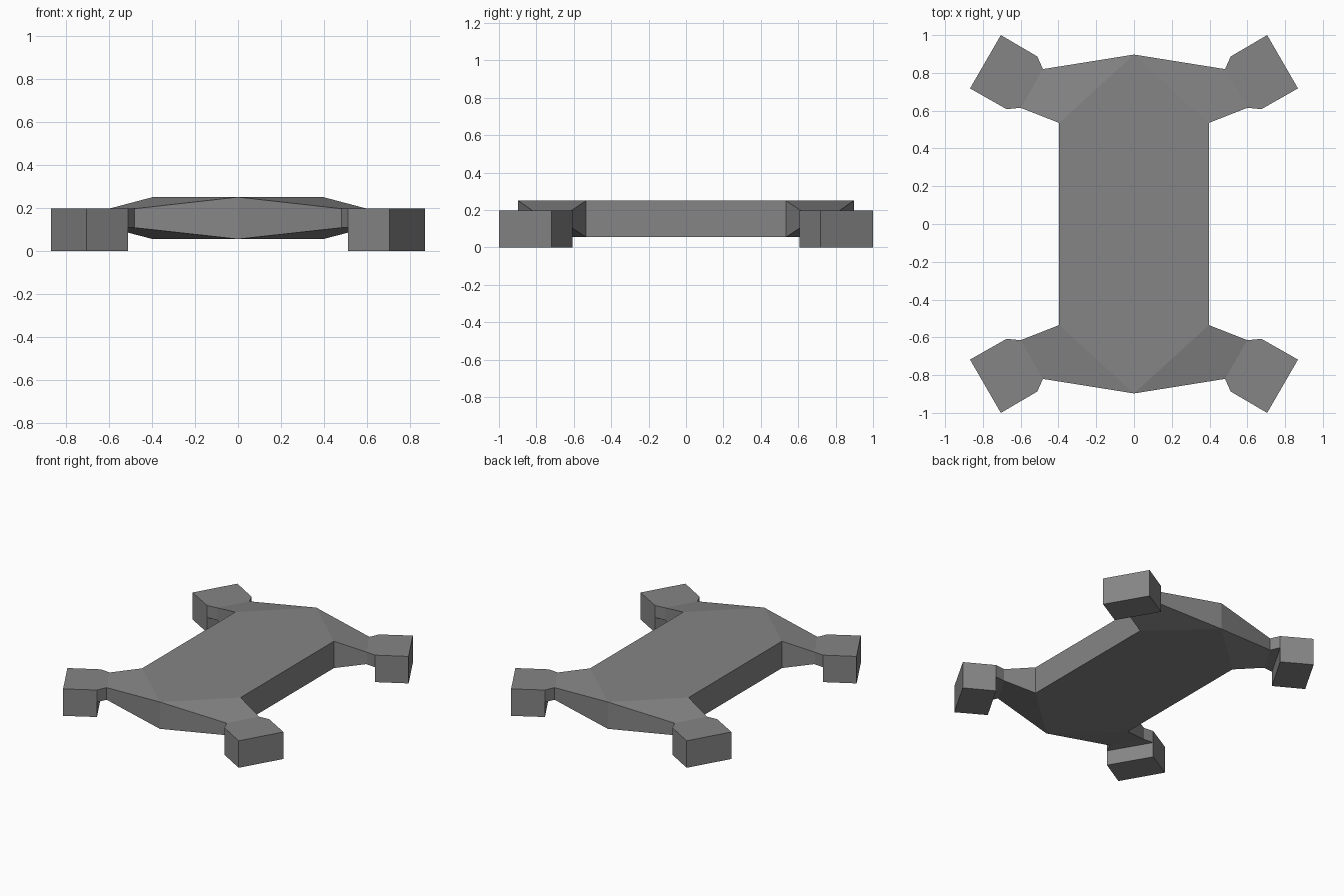
import bpy
import bmesh
import math

if "Cube" in bpy.data.objects:
    bpy.data.objects.remove(bpy.data.objects["Cube"])

# Dark grey paint shared by all parts
paint = bpy.data.materials.new("dark_grey")
paint.diffuse_color = (0.235, 0.235, 0.235, 1)
paint.use_nodes = True
paint.node_tree.nodes["Principled BSDF"].inputs["Base Color"].default_value = paint.diffuse_color


def make_object(name, bm):
    bmesh.ops.remove_doubles(bm, verts=bm.verts[:], dist=0.0005)
    bmesh.ops.dissolve_limit(bm, angle_limit=math.radians(0.3),
                             verts=bm.verts[:], edges=bm.edges[:])
    bmesh.ops.recalc_face_normals(bm, faces=bm.faces[:])
    mesh = bpy.data.meshes.new(name)
    bm.to_mesh(mesh)
    bm.free()
    mesh.materials.append(paint)
    obj = bpy.data.objects.new(name, mesh)
    bpy.context.collection.objects.link(obj)
    return obj


def add_face(bm, points, sx, sy):
    bm.faces.new([bm.verts.new((x * sx, y * sy, z)) for x, y, z in points])


def section(a, b, low, high):
    """Upright rectangular ring between two plan points."""
    return [(*a, low), (*b, low), (*b, high), (*a, high)]


def loft(bm, rings, sx, sy):
    for r, s in zip(rings, rings[1:]):
        for i in range(4):
            j = (i + 1) % 4
            add_face(bm, [r[i], r[j], s[j], s[i]], sx, sy)


LOW, HIGH = 0.055, 0.25
ARM_LOW, ARM_HIGH = 0.108, 0.196
tip, shoulder = (0, 0.897), (0.396, 0.535)
foot_in = ((0.512, 0.887), (0.675, 0.608))
foot_out = ((0.705, 1.0), (0.868, 0.718))
quarters = [(sx, sy) for sx in (1, -1) for sy in (1, -1)]

# Pointed plate body with four tapering arms and flared necks
body = bmesh.new()
arm = [section(tip, shoulder, LOW, HIGH),
       section((0.482, 0.82), (0.60, 0.615), ARM_LOW, ARM_HIGH),
       section(*foot_in, ARM_LOW, ARM_HIGH)]
for sx, sy in quarters:
    for z in (LOW, HIGH):
        add_face(body, [(0, 0, z), (shoulder[0], 0, z), (*shoulder, z), (*tip, z)], sx, sy)
    add_face(body, [(shoulder[0], 0, LOW), (shoulder[0], 0, HIGH),
                    (*shoulder, HIGH), (*shoulder, LOW)], sx, sy)
    loft(body, arm, sx, sy)
make_object("body_with_arms", body)

# Angled block feet
for sx, sy in quarters:
    foot = bmesh.new()
    ends = [section(*foot_in, 0, ARM_HIGH), section(*foot_out, 0, ARM_HIGH)]
    loft(foot, ends, sx, sy)
    for end in ends:
        add_face(foot, end, sx, sy)
    make_object(("back" if sy > 0 else "front") + ("_right" if sx > 0 else "_left") + "_foot", foot)
